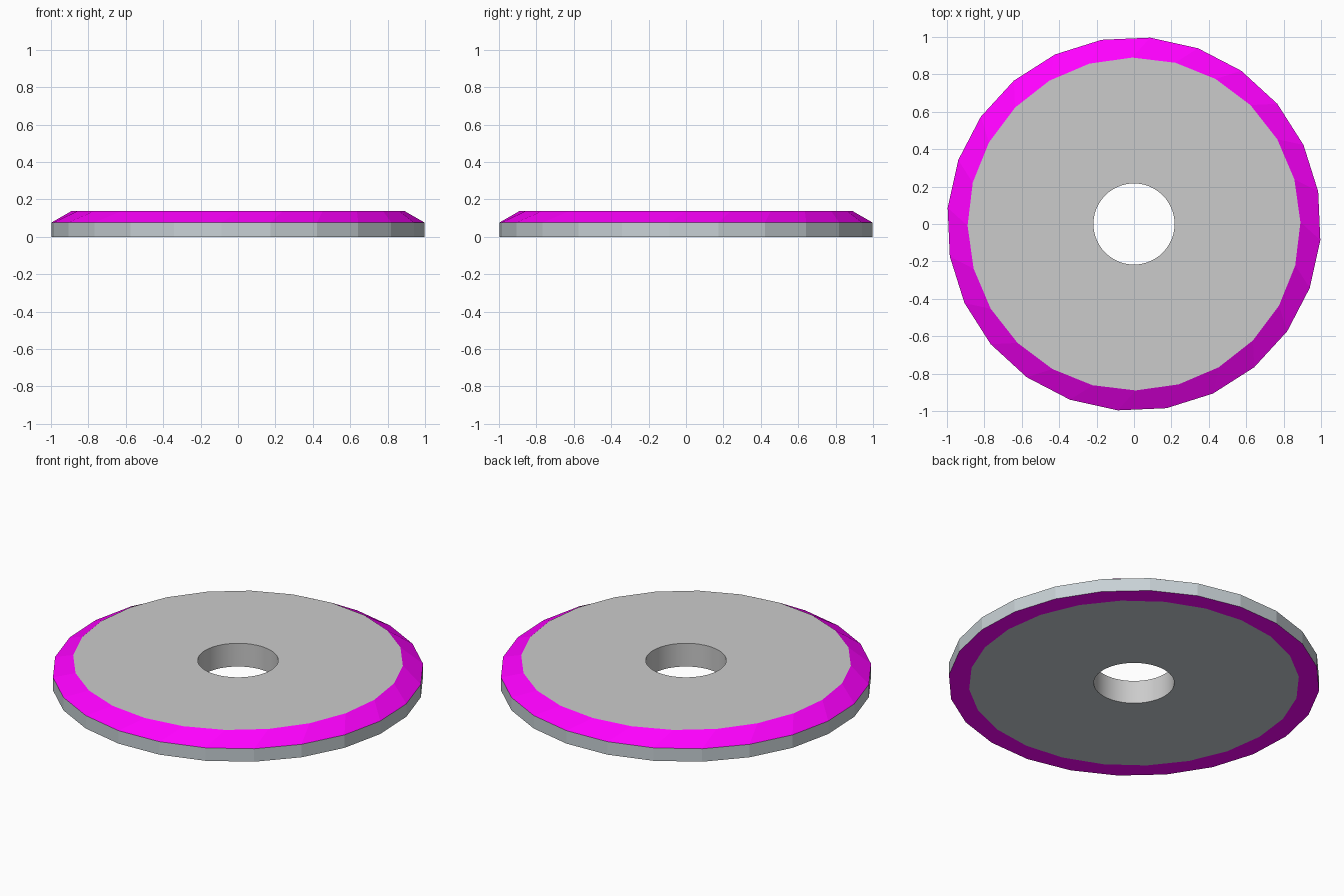
import bpy, bmesh
from math import cos, sin, radians

if "Cube" in bpy.data.objects:
    bpy.data.objects.remove(bpy.data.objects["Cube"])

N = 24                      # sides of the low-poly disc
R_OUT, R_IN, R_HOLE = 1.0, 0.89, 0.217
Z_WALL, Z_TOP = 0.077, 0.138
OUT_TURN, IN_TURN = -5.0, 0.6   # outer facets are turned against the inner ones


def material(name, rgb):
    m = bpy.data.materials.new(name)
    m.diffuse_color = (*rgb, 1)
    m.use_nodes = True
    m.node_tree.nodes["Principled BSDF"].inputs["Base Color"].default_value = m.diffuse_color
    return m


magenta = material("magenta", (1, 0, 1))
slate = material("slate_grey", (0.58, 0.64, 0.67))


def ring(bm, r, z, turn, n=N):
    return [bm.verts.new((r * cos(radians(turn + 360 * i / n)),
                          r * sin(radians(turn + 360 * i / n)), z)) for i in range(n)]


def bridge(bm, a, b):
    """Faces between two rings; b may have twice as many points as a."""
    n, k = len(a), len(b) // len(a)
    faces = []
    for i in range(n):
        inner = [b[(i * k + j) % len(b)] for j in range(k, -1, -1)]
        faces.append(bm.faces.new([a[i], a[(i + 1) % n]] + inner))
    return faces


def finish(bm, name, mats=()):
    mesh = bpy.data.meshes.new(name)
    bm.to_mesh(mesh)
    bm.free()
    for m in mats:
        mesh.materials.append(m)
    obj = bpy.data.objects.new(name, mesh)
    bpy.context.collection.objects.link(obj)
    return obj


# Rim: magenta underside band, grey upright wall, magenta sloped edge
bm = bmesh.new()
under = ring(bm, R_IN, 0, IN_TURN)
foot = ring(bm, R_OUT, 0, OUT_TURN)
shoulder = ring(bm, R_OUT, Z_WALL, OUT_TURN)
crest = ring(bm, R_IN, Z_TOP, IN_TURN)
bridge(bm, under, foot)
for f in bridge(bm, foot, shoulder):
    f.material_index = 1
bridge(bm, shoulder, crest)
finish(bm, "rim", (magenta, slate))

# Top face and round centre hole
bm = bmesh.new()
edge = ring(bm, R_IN, Z_TOP, IN_TURN)
hole_top = ring(bm, R_HOLE, Z_TOP, IN_TURN, 2 * N)
hole_low = ring(bm, R_HOLE, 0, IN_TURN, 2 * N)
bridge(bm, edge, hole_top)
for f in bridge(bm, hole_top, hole_low):
    f.smooth = True
for v in hole_top:
    for e in v.link_edges:
        if any(not f.smooth for f in e.link_faces):
            e.smooth = False
finish(bm, "top_disc_with_hole")

# Underside
bm = bmesh.new()
for f in bridge(bm, ring(bm, R_IN, 0, IN_TURN), ring(bm, R_HOLE, 0, IN_TURN, 2 * N)):
    f.normal_flip()
finish(bm, "underside", (slate,))
